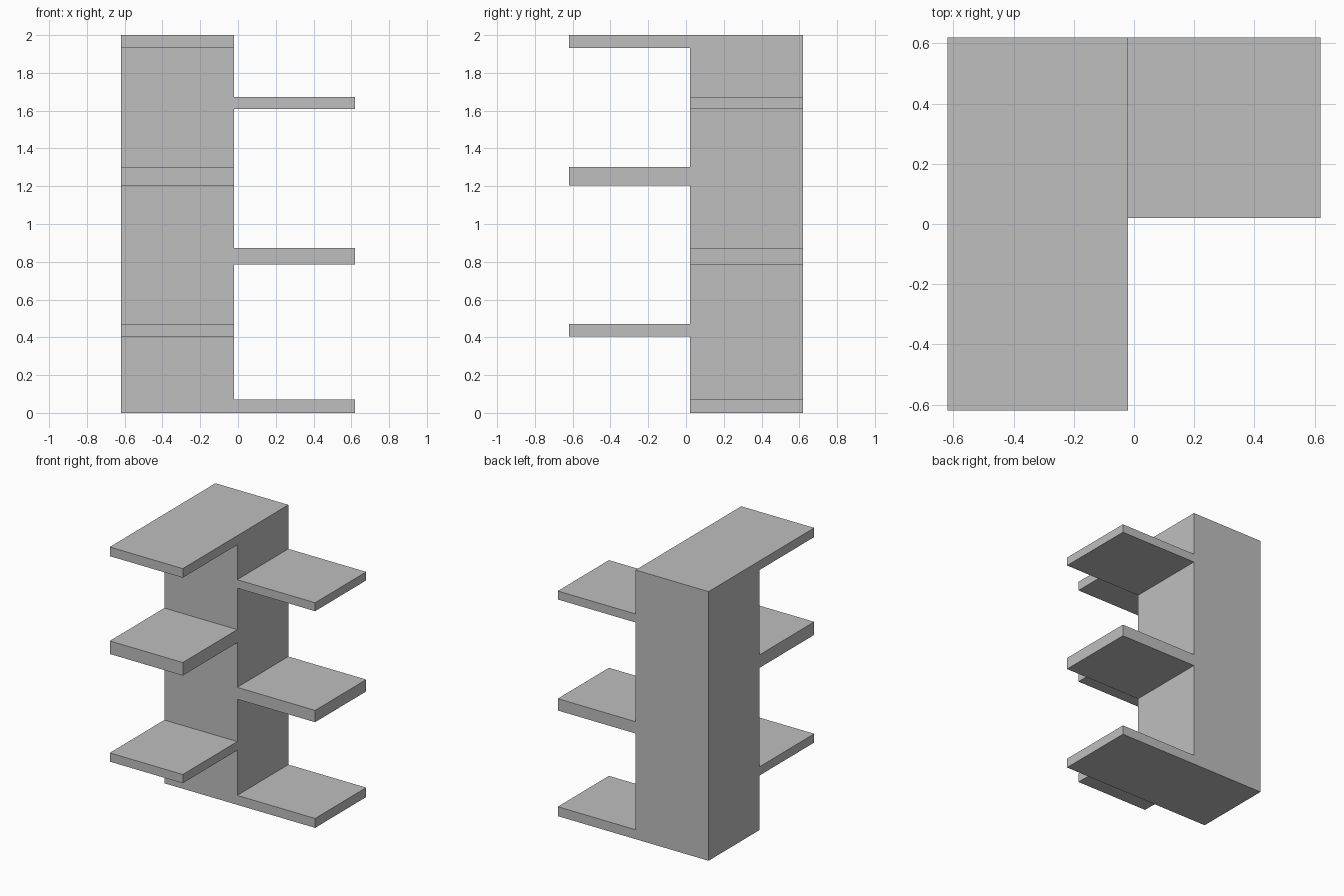
import bpy
import bmesh

if "Cube" in bpy.data.objects:
    bpy.data.objects.remove(bpy.data.objects["Cube"], do_unlink=True)

HALF = 0.62      # half of the footprint
INNER = 0.02     # inner faces of the column
REACH = HALF + INNER
SIDE_SHELVES = [(0.0, 0.07), (0.785, 0.873), (1.61, 1.673)]
FRONT_SHELVES = [(0.405, 0.47), (1.205, 1.302), (1.932, 2.0)]

grey = bpy.data.materials.new("light grey")
grey.use_nodes = True
colour = (0.52, 0.52, 0.52, 1)
grey.diffuse_color = colour
grey.node_tree.nodes["Principled BSDF"].inputs["Base Color"].default_value = colour

# Square column, banded at every shelf height
bm = bmesh.new()
levels = sorted({z for band in SIDE_SHELVES + FRONT_SHELVES for z in band})
corners = [(-HALF, INNER), (-INNER, INNER), (-INNER, HALF), (-HALF, HALF)]
rings = [[bm.verts.new((x, y, z)) for x, y in corners] for z in levels]
front_faces, side_faces = {}, {}
for z, low, high in zip(levels, rings, rings[1:]):
    quads = [bm.faces.new((low[i], low[(i + 1) % 4], high[(i + 1) % 4], high[i]))
             for i in range(4)]
    front_faces[z], side_faces[z] = quads[0], quads[1]
bm.faces.new(rings[0][::-1])
bm.faces.new(rings[-1])


# Shelves drawn out of the column bands
def pull_shelf(face, offset):
    new = bmesh.ops.extrude_discrete_faces(bm, faces=[face])["faces"][0]
    bmesh.ops.translate(bm, verts=new.verts, vec=offset)


for bottom, top in SIDE_SHELVES:
    pull_shelf(side_faces[bottom], (REACH, 0, 0))
for bottom, top in FRONT_SHELVES:
    pull_shelf(front_faces[bottom], (0, -REACH, 0))

# Merge coplanar bands into clean flat faces
bmesh.ops.remove_doubles(bm, verts=bm.verts, dist=0.0005)
bmesh.ops.dissolve_limit(bm, angle_limit=0.01, verts=bm.verts, edges=bm.edges)
bmesh.ops.recalc_face_normals(bm, faces=bm.faces)

mesh = bpy.data.meshes.new("shelf_tower")
bm.to_mesh(mesh)
bm.free()
mesh.materials.append(grey)
tower = bpy.data.objects.new("shelf_tower", mesh)
bpy.context.collection.objects.link(tower)
